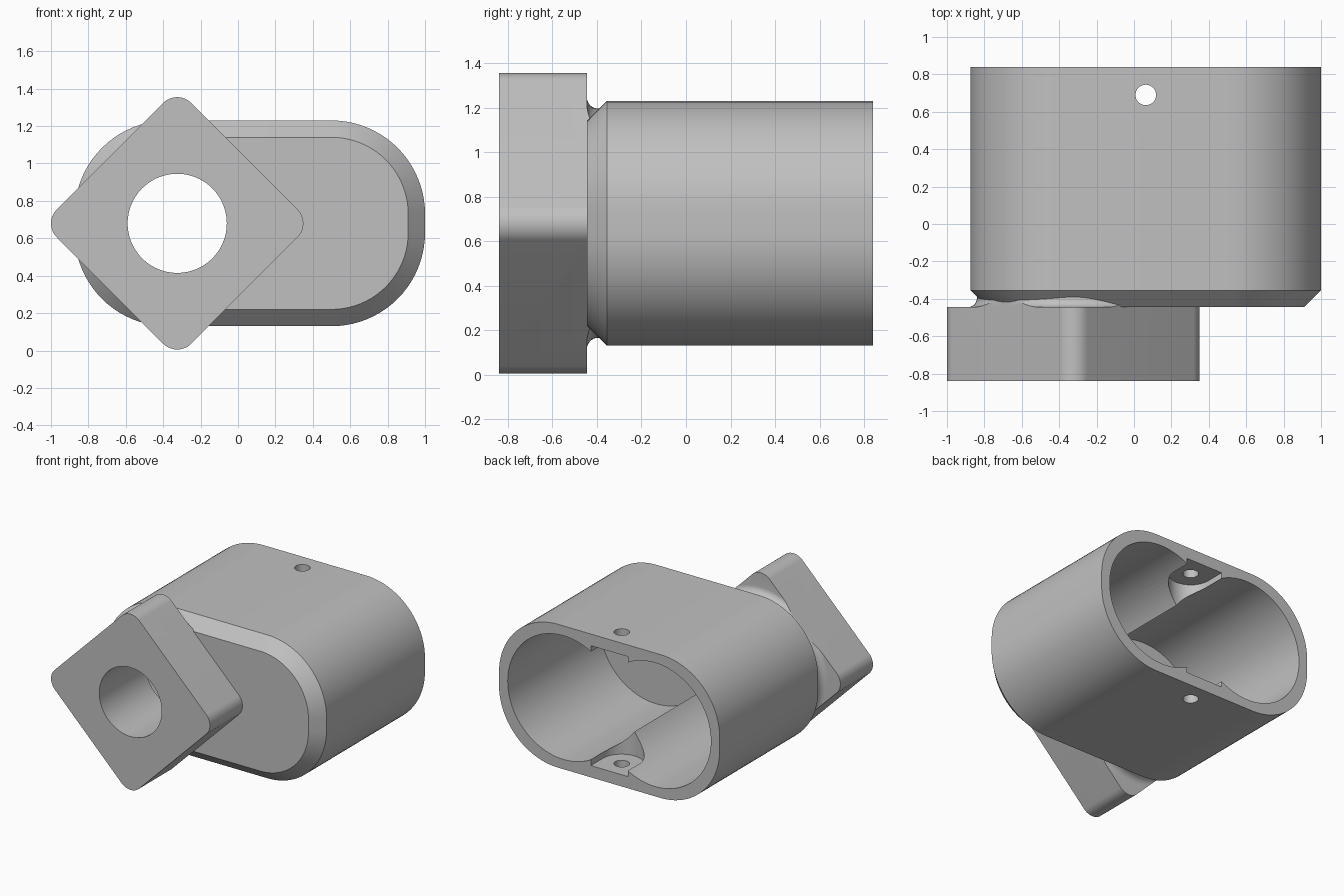
import bpy, bmesh
from math import sin, cos, pi
from mathutils import Vector

cube = bpy.data.objects.get("Cube")
if cube:
    bpy.data.objects.remove(cube, do_unlink=True)

grey = bpy.data.materials.new("plain grey")
grey.use_nodes = True
grey.diffuse_color = (0.53, 0.53, 0.53, 1)
grey.node_tree.nodes["Principled BSDF"].inputs["Base Color"].default_value = (0.53, 0.53, 0.53, 1)

MID_X, MID_Z = 0.063, 0.68      # middle of the shell
BORE_X = -0.325                 # axis of the block, neck and bore
BACK, SHOULDER, FACE, BLOCK_FRONT = 0.84, -0.355, -0.445, -0.84


def rounded(cx, cy, hw, hh, r, turn=0, steps=20):
    """Outline of a rectangle with rounded corners, turned about its middle."""
    pts = []
    for k, (sx, sy) in enumerate([(1, 1), (-1, 1), (-1, -1), (1, -1)]):
        for i in range(steps + 1):
            a = (k + i / steps) * pi / 2
            u, v = sx * (hw - r) + r * cos(a), sy * (hh - r) + r * sin(a)
            pts.append((cx + u * cos(turn) - v * sin(turn),
                        cy + u * sin(turn) + v * cos(turn)))
    return pts


def circle(cx, cy, r, n=96):
    return [(cx + r * cos(2 * pi * i / n), cy + r * sin(2 * pi * i / n)) for i in range(n)]


def loft(name, rings, vertical=False):
    """Closed solid through (outline, depth) rings along y, or along z."""
    bm = bmesh.new()
    loops = [[bm.verts.new((a, b, d) if vertical else (a, d, b)) for a, b in pts]
             for pts, d in rings]
    for lo, hi in zip(loops, loops[1:]):
        for i in range(len(lo)):
            j = (i + 1) % len(lo)
            bm.faces.new((lo[i], lo[j], hi[j], hi[i]))
    bm.faces.new(loops[0])
    bm.faces.new(loops[-1])
    bmesh.ops.recalc_face_normals(bm, faces=bm.faces)
    mesh = bpy.data.meshes.new(name)
    bm.to_mesh(mesh)
    bm.free()
    mesh.materials.append(grey)
    obj = bpy.data.objects.new(name, mesh)
    bpy.context.collection.objects.link(obj)
    return obj


def select(obj):
    bpy.ops.object.select_all(action='DESELECT')
    obj.select_set(True)
    bpy.context.view_layer.objects.active = obj


def combine(obj, tool, operation='DIFFERENCE'):
    """Apply a boolean and throw the tool away."""
    mod = obj.modifiers.new("combine", 'BOOLEAN')
    mod.operation, mod.solver, mod.object = operation, 'EXACT', tool
    select(obj)
    bpy.ops.object.modifier_apply(modifier=mod.name)
    bpy.data.objects.remove(tool, do_unlink=True)


def bore():
    return loft("bore_cutter", [(circle(BORE_X, MID_Z, 0.265), -1), (circle(BORE_X, MID_Z, 0.265), 0)])


# Shell with a chamfered front edge
outer = rounded(MID_X, MID_Z, 0.937, 0.55, 0.5)
inner = rounded(MID_X, MID_Z, 0.847, 0.46, 0.41)
shell = loft("body_shell", [(inner, FACE), (outer, SHOULDER), (outer, BACK)])

# Two round chambers that meet in a ridge, open at the back
for side in (-1, 1):
    ring = circle(MID_X + side * 0.388, MID_Z, 0.475)
    combine(shell, loft("chamber_cutter", [(ring, -0.28), (ring, 1)]))

# Flat pockets in both ridges, then the screw holes through the walls
pocket = rounded(MID_X, 0.785, 0.157, 0.25, 0.1565)
combine(shell, loft("pocket_cutter", [(pocket, MID_Z - 0.46), (pocket, MID_Z + 0.46)], True))
hole = circle(MID_X, 0.69, 0.055, 32)
combine(shell, loft("screw_cutter", [(hole, 0), (hole, 1.5)], True))
combine(shell, bore())

# Square block standing on its corner
diamond = rounded(BORE_X, MID_Z, 0.508, 0.508, 0.106, pi / 4)
block = loft("mount_block", [(diamond, BLOCK_FRONT), (diamond, FACE)])

# Round neck that flares out to the block and is trimmed to its sides
flare = [(circle(BORE_X, MID_Z, 0.565), FACE - 0.05)]
for i in range(9):
    a = i / 8 * pi / 2
    flare.append((circle(BORE_X, MID_Z, 0.565 - 0.05 * sin(a)), FACE + 0.05 * (1 - cos(a))))
flare.append((circle(BORE_X, MID_Z, 0.515), -0.33))
neck = loft("neck", flare)
combine(neck, loft("trim", [(diamond, FACE - 0.1), (diamond, -0.2)]), 'INTERSECT')
combine(block, neck, 'UNION')
combine(block, bore())

for obj in (shell, block):
    select(obj)
    bpy.ops.object.shade_smooth_by_angle(angle=pi / 6)
